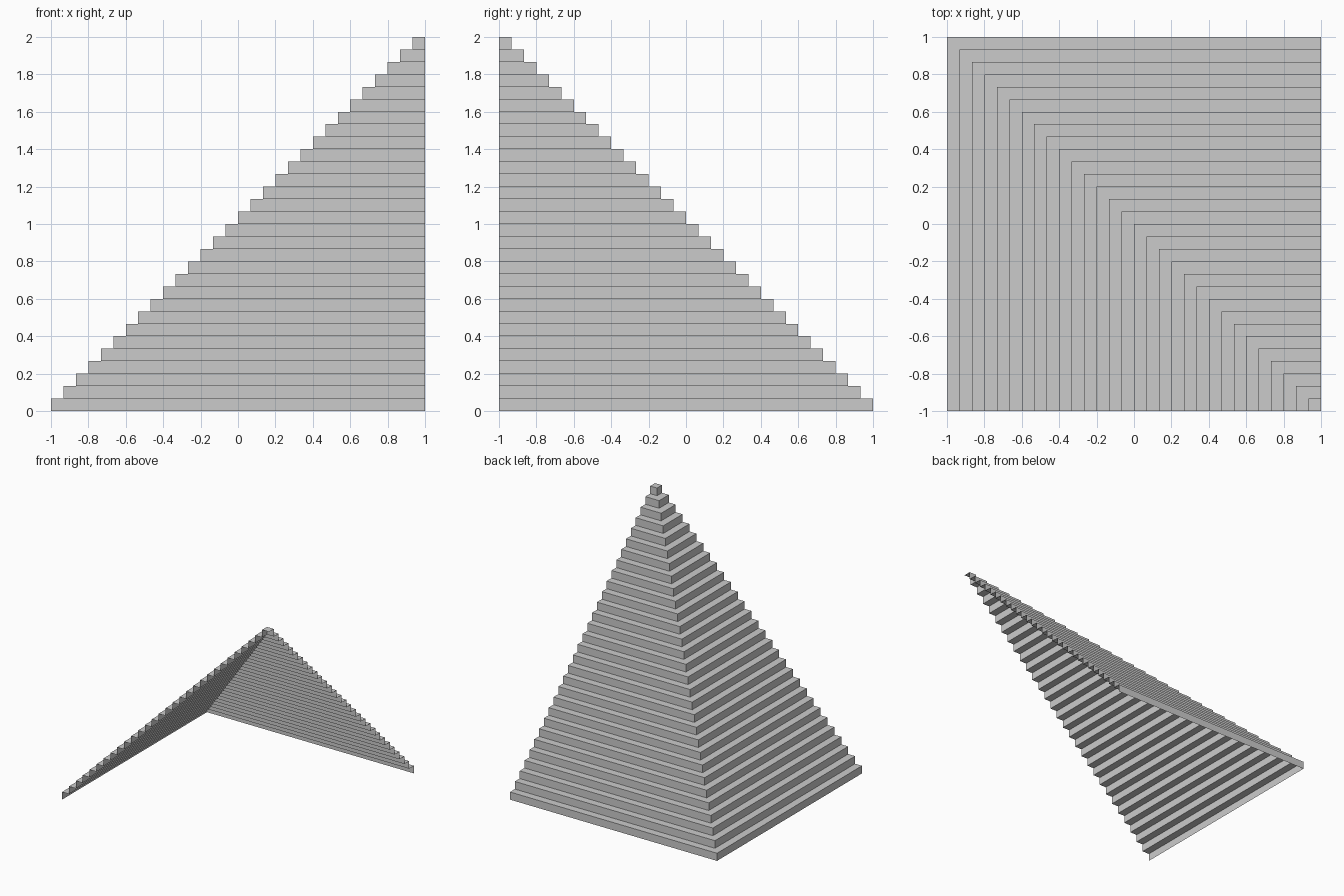
import bpy
import bmesh

STEPS = 30
SIZE = 2 / STEPS

cube = bpy.data.objects.get("Cube")
if cube:
    bpy.data.objects.remove(cube, do_unlink=True)

# Plain grey stone
grey = bpy.data.materials.new("plain grey")
grey.use_nodes = True
colour = (0.6, 0.6, 0.6, 1)
grey.diffuse_color = colour
grey.node_tree.nodes["Principled BSDF"].inputs["Base Color"].default_value = colour

bm = bmesh.new()


def corner_row(inset, z):
    """Right end, outer corner and left end of one L-shaped step edge."""
    points = [(inset - 1, -1), (inset - 1, 1 - inset), (1, 1 - inset)]
    return [bm.verts.new((x, y, z)) for x, y in points]


def join(lower, upper):
    for i in range(2):
        bm.faces.new((lower[i + 1], lower[i], upper[i], upper[i + 1]))


# Thin shell of risers and treads climbing to the front left corner
previous = corner_row(0, 0)
for step in range(STEPS):
    top = corner_row(step * SIZE, (step + 1) * SIZE)
    join(previous, top)
    previous = corner_row((step + 1) * SIZE, (step + 1) * SIZE)
    join(top, previous)

# Close the tip and merge each tread into a single L-shaped face
bmesh.ops.remove_doubles(bm, verts=bm.verts[:], dist=0.0001)
bmesh.ops.dissolve_limit(bm, angle_limit=0.01, verts=bm.verts[:], edges=bm.edges[:])

mesh = bpy.data.meshes.new("stepped_corner_shell")
bm.to_mesh(mesh)
bm.free()
mesh.materials.append(grey)
shell = bpy.data.objects.new("stepped_corner_shell", mesh)
bpy.context.collection.objects.link(shell)
